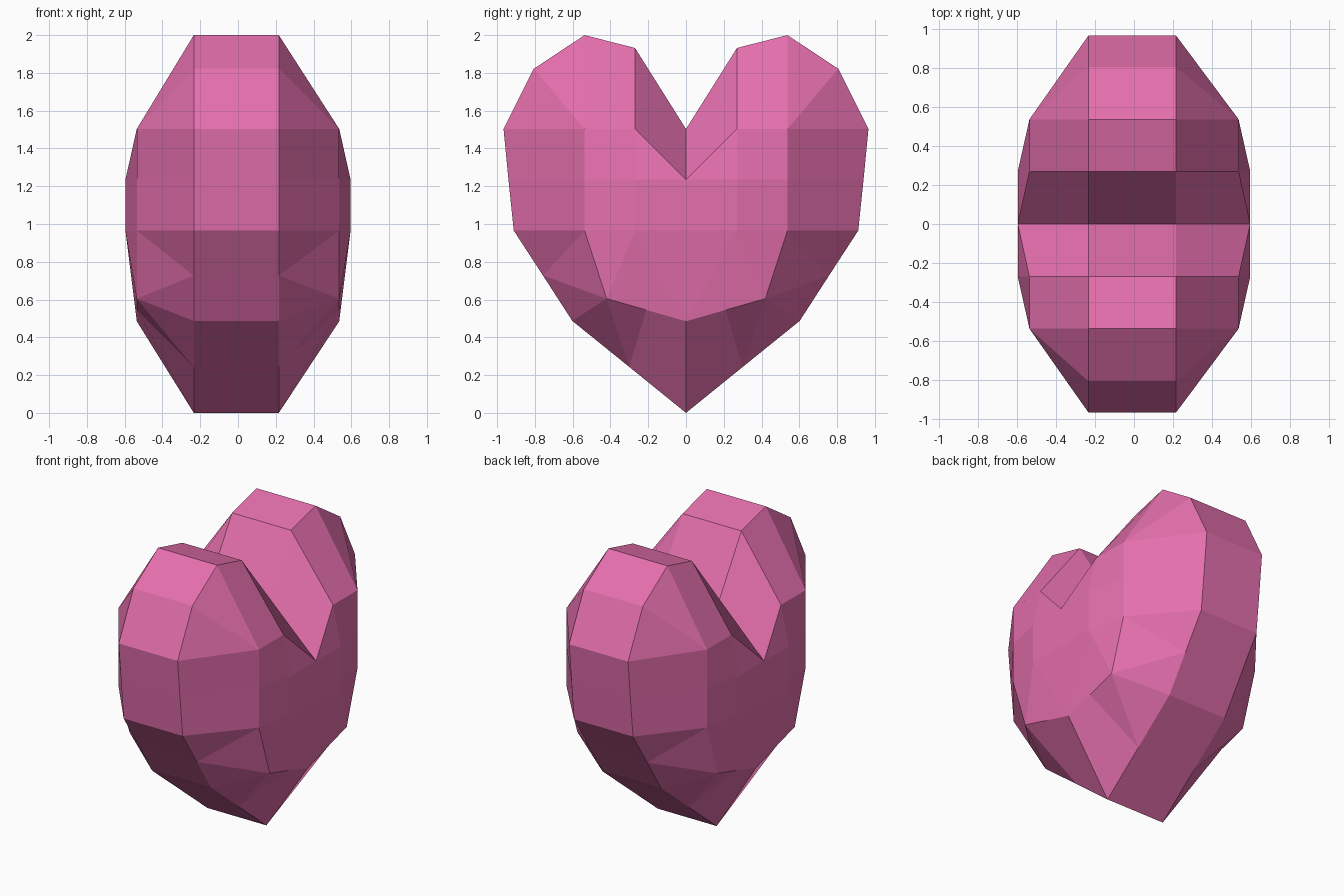
import bpy, bmesh

if "Cube" in bpy.data.objects:
    bpy.data.objects.remove(bpy.data.objects["Cube"])

pink = bpy.data.materials.new("heart_pink")
pink.diffuse_color = (0.78, 0.16, 0.42, 1)
pink.use_nodes = True
pink.node_tree.nodes["Principled BSDF"].inputs["Base Color"].default_value = pink.diffuse_color

# Half outlines (y, z) from the bottom tip, round the lobe, to the cleft
outer = [(0, 0), (.3, .243), (.602, .487), (.757, .727), (.912, .965), (.94, 1.235),
         (.966, 1.503), (.806, 1.822), (.537, 2.0), (.27, 1.932), (0, 1.503)]
inner = [(0, .485), (.21, .545), (.42, .605), (.537, .965), (.537, 1.235),
         (.537, 1.503), (.27, 1.503)]
crown = [(0, .965), (.27, .965), (.27, 1.235), (0, 1.235)]

# Faces of one quarter: o = rim ring, i = shoulder ring, c = raised middle
faces = """o0 o1 i1 i0|o1 o2 i2|o1 i2 i1|o2 o3 i2|o3 o4 i3|o3 i3 i2|o4 o5 i4 i3|o5 o6 i5 i4
o6 o7 i5|o7 o8 i5|o8 o9 i6 i5|o9 o10 c3 i6
i0 i1 c1|i0 c1 c0|i1 i2 c1|i2 i3 c1|i3 i4 c2 c1|i4 i5 i6 c2|i6 c3 c2|c0 c1 c2 c3"""
faces = [f.split() for f in faces.replace("\n", "|").split("|")]

bm = bmesh.new()


def ring(points, x, sy):
    return [bm.verts.new((x, sy * y, z)) for y, z in points]


for sy in (1, -1):
    rims = []
    for sx in (1, -1):
        rings = {"o": ring(outer, sx * .225 - .009, sy),
                 "i": ring(inner, sx * .536, sy),
                 "c": ring(crown, sx * .596, sy)}
        rims.append(rings["o"])
        for f in faces:
            bm.faces.new([rings[k[0]][int(k[1:])] for k in f])
    # flat rim strip joining the two sides
    a, b = rims
    for n in range(len(outer) - 1):
        bm.faces.new((a[n], a[n + 1], b[n + 1], b[n]))

bmesh.ops.remove_doubles(bm, verts=bm.verts, dist=.001)
bmesh.ops.recalc_face_normals(bm, faces=bm.faces)

mesh = bpy.data.meshes.new("heart")
bm.to_mesh(mesh)
bm.free()
mesh.materials.append(pink)
heart = bpy.data.objects.new("heart", mesh)
bpy.context.collection.objects.link(heart)
